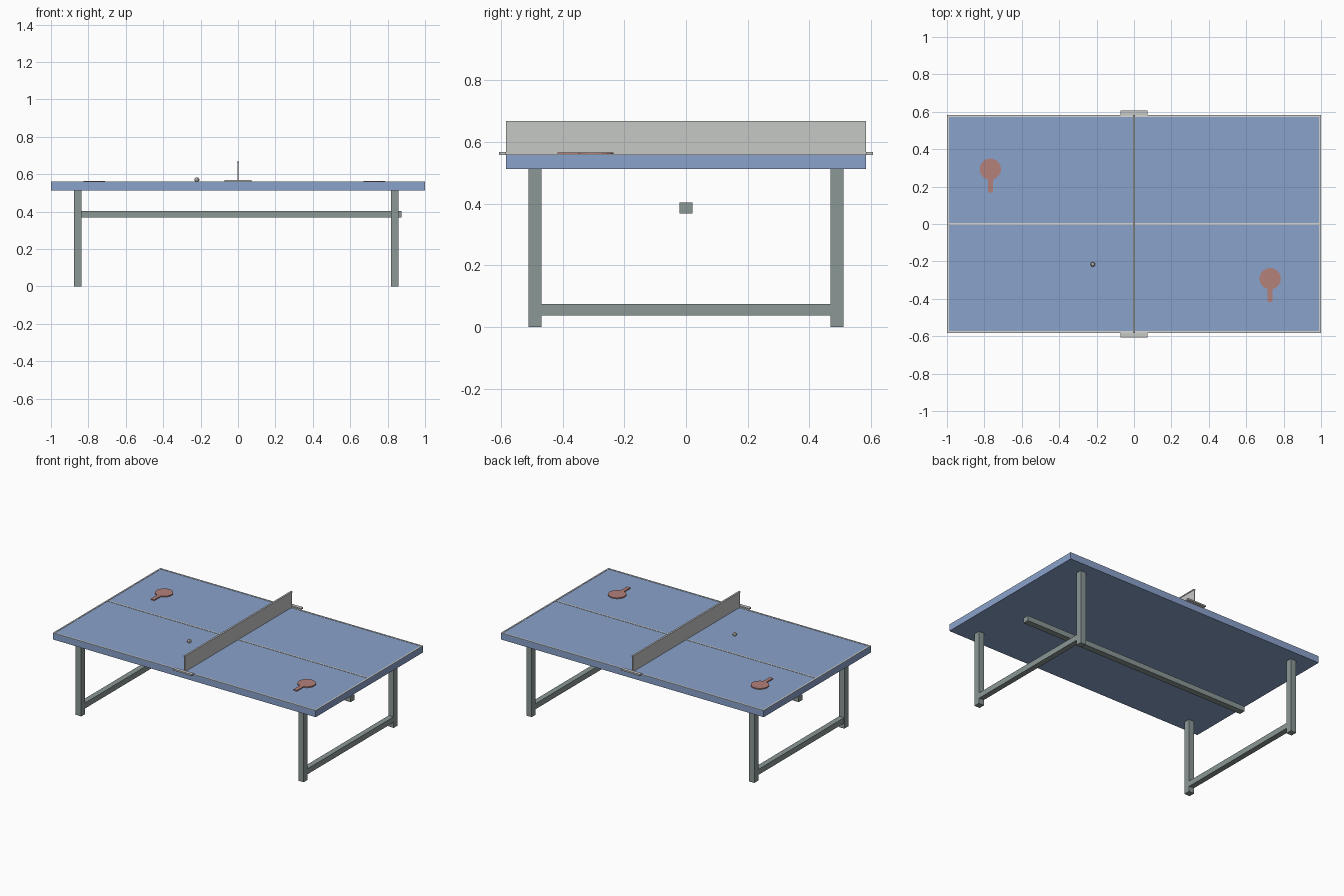
import bpy
import math

if "Cube" in bpy.data.objects:
    bpy.data.objects.remove(bpy.data.objects["Cube"])


def material(name, rgb):
    m = bpy.data.materials.new(name)
    m.diffuse_color = (*rgb, 1)
    m.use_nodes = True
    m.node_tree.nodes["Principled BSDF"].inputs["Base Color"].default_value = m.diffuse_color
    return m


BLUE = material("table_blue", (0.255, 0.361, 0.597))
STEEL = material("frame_grey_green", (0.258, 0.314, 0.305))
NET = material("net_grey", (0.565, 0.578, 0.565))
WHITE = material("line_white", (0.66, 0.67, 0.65))
RED = material("paddle_red", (0.46, 0.22, 0.195))
CREAM = material("ball_cream", (0.69, 0.67, 0.60))


def box(name, mat, x, y, z):
    """Box from (min, max) ranges on each axis."""
    bpy.ops.mesh.primitive_cube_add(size=1, location=[(a + b) / 2 for a, b in (x, y, z)])
    ob = bpy.context.object
    ob.scale = [b - a for a, b in (x, y, z)]
    bpy.ops.object.transform_apply(location=False, rotation=False, scale=True)
    ob.name = name
    ob.data.materials.append(mat)
    return ob


W, TOP, UNDER = 0.583, 0.558, 0.513

# Table top
box("table_top", BLUE, (-1, 1), (-W, W), (UNDER, TOP))

# Painted lines
LINE = (TOP - 0.001, TOP + 0.002)
box("centre_line", WHITE, (-0.99, 0.99), (-0.005, 0.005), LINE)
for s, side in ((-1, "front"), (1, "back")):
    box(side + "_side_line", WHITE, (-1, 1), sorted((s * W, s * (W - 0.01))), LINE)
for s, side in ((-1, "left"), (1, "right")):
    box(side + "_end_line", WHITE, sorted((s, s * 0.99)), (-W + 0.01, W - 0.01), LINE)

# Leg frames: two legs and a low crossbar at each end
for side, x in (("left", (-0.878, -0.836)), ("right", (0.817, 0.858))):
    for s, end in ((-1, "front"), (1, "back")):
        box(f"{side}_{end}_leg", STEEL, x, sorted((s * 0.468, s * 0.511)), (0, UNDER))
    box(side + "_crossbar", STEEL, (x[0] + 0.002, x[1] - 0.002), (-0.468, 0.468), (0.037, 0.075))

# Long stretcher under the top
box("stretcher", STEEL, (-0.873, 0.873), (-0.021, 0.021), (0.368, 0.404))

# Net, tape and side clamps
box("net", NET, (-0.003, 0.003), (-W, W), (TOP, 0.662))
box("net_tape", NET, (-0.006, 0.006), (-W, W), (0.661, 0.668))
for s, side in ((-1, "front"), (1, "back")):
    box(side + "_net_clamp", NET, (-0.072, 0.072), sorted((s * W, s * 0.606)), (TOP, 0.568))

# Paddles lying on the table
for side, x, y in (("left", -0.768, 0.293), ("right", 0.728, -0.292)):
    bpy.ops.mesh.primitive_cylinder_add(vertices=20, radius=0.057, depth=0.007,
                                        location=(x, y, TOP + 0.0035))
    blade = bpy.context.object
    blade.name = side + "_paddle_blade"
    blade.data.materials.append(RED)
    box(side + "_paddle_handle", RED, (x - 0.013, x + 0.013), (y - 0.125, y - 0.05),
        (TOP, TOP + 0.007))

# Ball
bpy.ops.mesh.primitive_uv_sphere_add(segments=8, ring_count=5, radius=0.0135,
                                     location=(-0.22, -0.216, TOP + 0.0125))
ball = bpy.context.object
ball.name = "ball"
ball.data.materials.append(CREAM)
